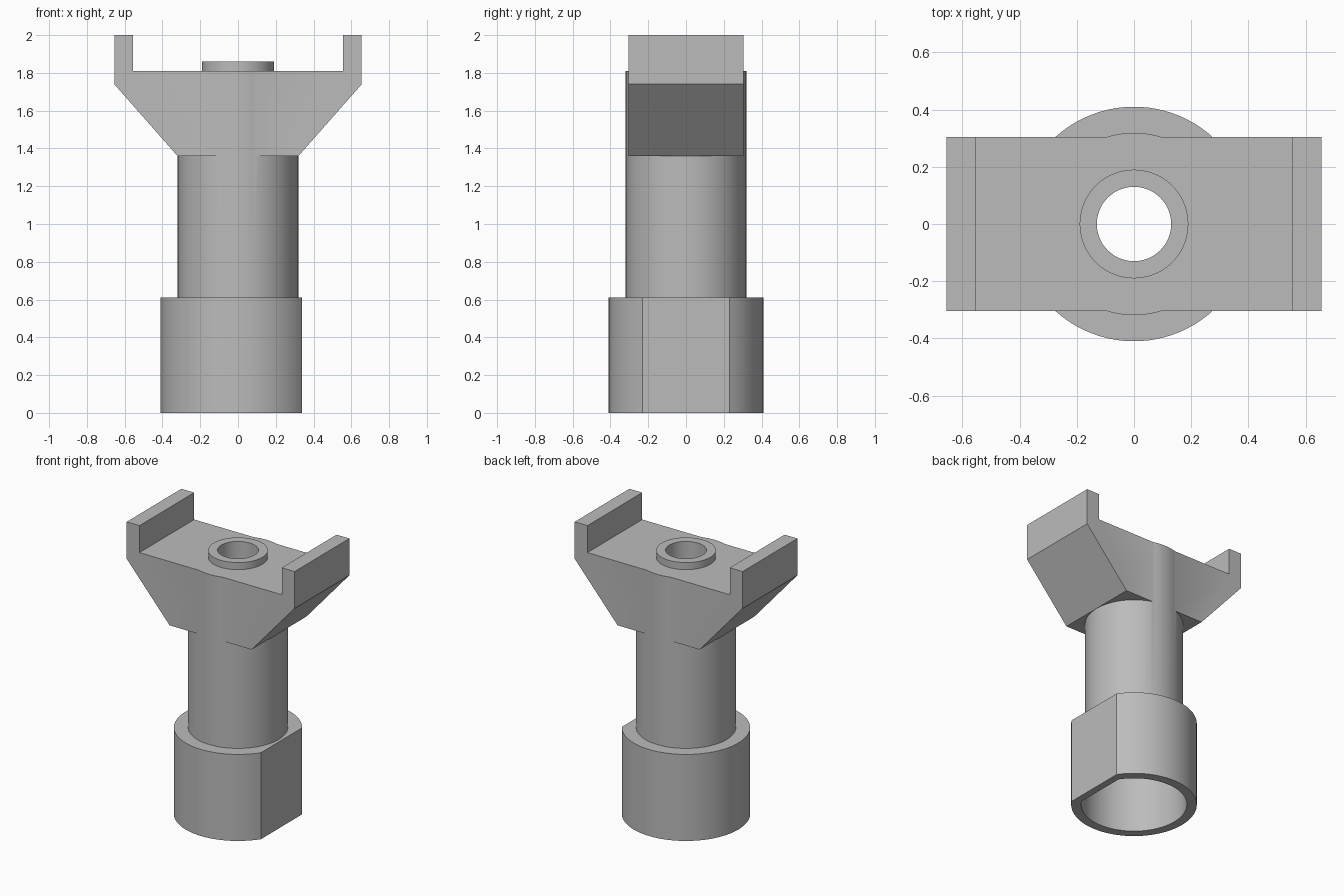
import bpy
import bmesh
from math import acos, cos, sin, pi, radians

if "Cube" in bpy.data.objects:
    bpy.data.objects.remove(bpy.data.objects["Cube"], do_unlink=True)

grey = bpy.data.materials.new("plain grey")
grey.use_nodes = True
colour = (0.5, 0.5, 0.5, 1)
grey.diffuse_color = colour
grey.node_tree.nodes["Principled BSDF"].inputs["Base Color"].default_value = colour


def prism(name, base, offset):
    """Extrude a planar outline by an offset into a closed solid."""
    bm = bmesh.new()
    face = bm.faces.new([bm.verts.new(p) for p in base])
    grown = bmesh.ops.extrude_face_region(bm, geom=[face], use_keep_orig=True)
    top = [g for g in grown["geom"] if isinstance(g, bmesh.types.BMVert)]
    bmesh.ops.translate(bm, verts=top, vec=offset)
    bmesh.ops.recalc_face_normals(bm, faces=bm.faces)
    mesh = bpy.data.meshes.new(name)
    bm.to_mesh(mesh)
    bm.free()
    mesh.materials.append(grey)
    obj = bpy.data.objects.new(name, mesh)
    bpy.context.collection.objects.link(obj)
    return obj


def cylinder(name, radius, z0, z1, flat=None, sides=72):
    """Upright cylinder, optionally cut by a flat on the +x side."""
    if flat is None:
        angles = [2 * pi * i / sides for i in range(sides)]
    else:
        start = acos(flat / radius)
        angles = [start + (2 * pi - 2 * start) * i / sides for i in range(sides + 1)]
    base = [(radius * cos(a), radius * sin(a), z0) for a in angles]
    return prism(name, base, (0, 0, z1 - z0))


def combine(body, tool, operation):
    mod = body.modifiers.new(tool.name, "BOOLEAN")
    mod.object = tool
    mod.operation = operation
    mod.solver = "EXACT"
    bpy.context.view_layer.objects.active = body
    bpy.ops.object.modifier_apply(modifier=mod.name)
    bpy.data.objects.remove(tool, do_unlink=True)


# Lower collar with one flat side
body = cylinder("post_adapter", 0.41, 0, 0.61, flat=0.34)

# Round column, running up through the cradle
combine(body, cylinder("column", 0.319, 0.57, 1.81), "UNION")

# Flared cradle with an upright lip at each end
half = [(0.32, 1.36), (0.655, 1.74), (0.655, 2.0), (0.555, 2.0), (0.555, 1.81)]
profile = half + [(-x, z) for x, z in reversed(half)]
depth = 0.305
cradle = prism("cradle", [(x, -depth, z) for x, z in profile], (0, 2 * depth, 0))
combine(body, cradle, "UNION")

# Raised ring on the cradle floor
combine(body, cylinder("ring", 0.19, 1.7, 1.86), "UNION")

# Keyed socket in the collar and the through bore
combine(body, cylinder("socket", 0.345, -0.1, 0.54, flat=0.29), "DIFFERENCE")
combine(body, cylinder("bore", 0.13, 0.4, 2.1), "DIFFERENCE")

# Smooth the round walls, keep the corners crisp
bpy.ops.object.select_all(action="DESELECT")
body.select_set(True)
bpy.context.view_layer.objects.active = body
bpy.ops.object.shade_smooth_by_angle(angle=radians(30))
